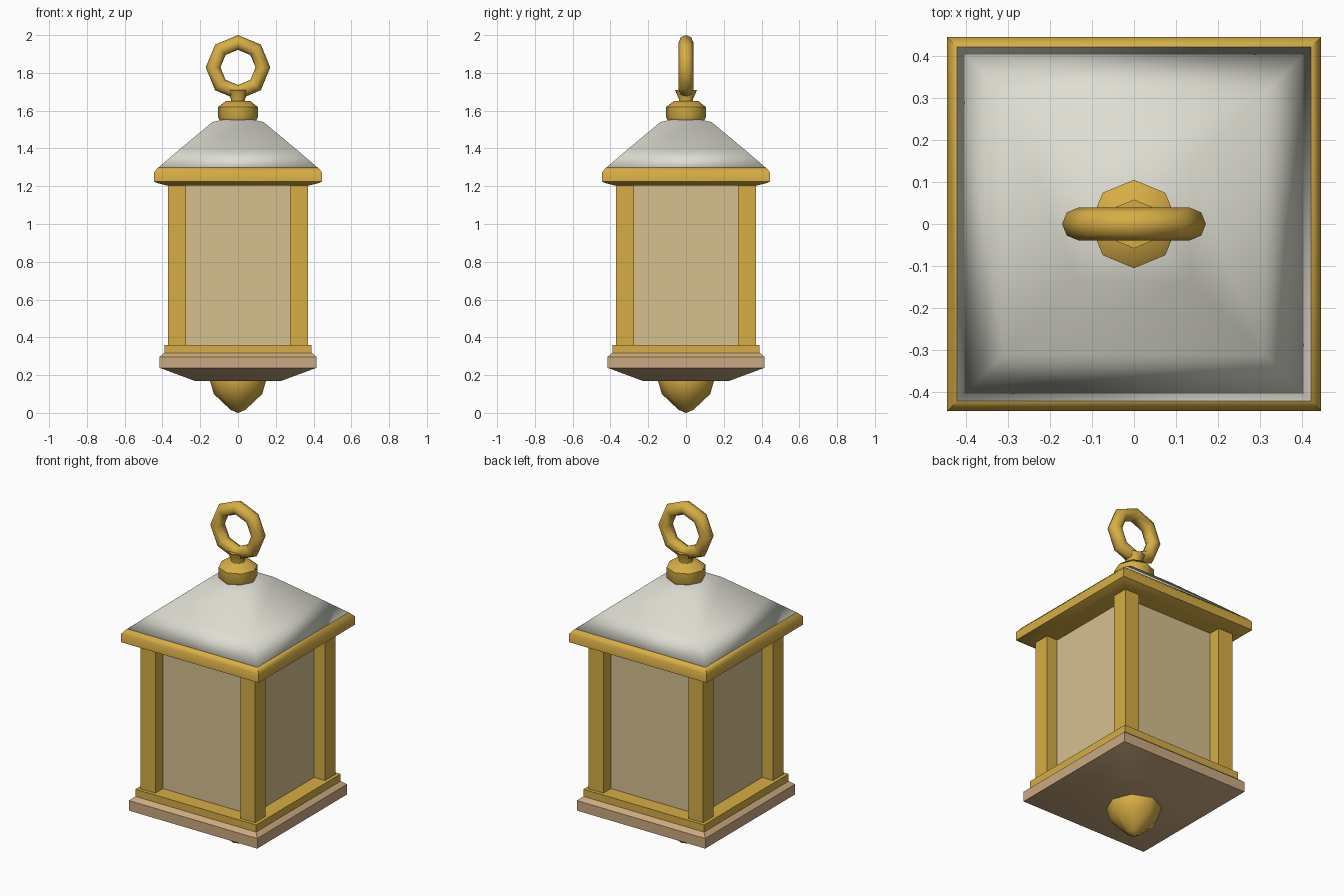
import bpy, bmesh, math
from mathutils import Matrix

cube = bpy.data.objects.get("Cube")
if cube:
    bpy.data.objects.remove(cube, do_unlink=True)


def material(name, rgb):
    m = bpy.data.materials.new(name)
    m.use_nodes = True
    m.diffuse_color = (*rgb, 1)
    m.node_tree.nodes["Principled BSDF"].inputs["Base Color"].default_value = (*rgb, 1)
    return m


gold = material("gold", (0.68, 0.42, 0.06))
white = material("warm white", (0.73, 0.73, 0.65))
glass = material("cream glass", (0.67, 0.53, 0.28))
wood = material("tan", (0.60, 0.40, 0.22))


def finish(obj, mat, angle):
    obj.data.materials.append(mat)
    for p in obj.data.polygons:
        p.use_smooth = True
    obj.data.set_sharp_from_angle(angle=math.radians(angle))
    return obj


def turned(name, profile, mat, sides=8, angle=50):
    """Sweep (half width, height) points, bottom to top; four sides give a square."""
    bm = bmesh.new()
    turn, grow = (math.pi / 4, math.sqrt(2)) if sides == 4 else (0, 1)
    rings = []
    for r, z in profile:
        rings.append([bm.verts.new((r * grow * math.cos(turn + math.tau * i / sides),
                                    r * grow * math.sin(turn + math.tau * i / sides), z))
                      for i in range(sides)])
    for low, high in zip(rings, rings[1:]):
        for i in range(sides):
            j = (i + 1) % sides
            bm.faces.new((low[i], low[j], high[j], high[i]))
    bm.faces.new(rings[0][::-1])
    bm.faces.new(rings[-1])
    bmesh.ops.recalc_face_normals(bm, faces=bm.faces)
    mesh = bpy.data.meshes.new(name)
    bm.to_mesh(mesh)
    bm.free()
    obj = bpy.data.objects.new(name, mesh)
    bpy.context.collection.objects.link(obj)
    return finish(obj, mat, angle)


# Bottom finial and base
turned("bottom_finial", [(0.002, 0), (0.04, 0.017), (0.128, 0.10), (0.15, 0.175), (0.14, 0.22)], gold)
turned("base_plate", [(0.225, 0.168), (0.40, 0.233), (0.415, 0.238), (0.415, 0.297),
                      (0.39, 0.318)], wood, 4, 40)
turned("base_rim", [(0.39, 0.315), (0.39, 0.36)], gold, 4, 30)

# Glass body and corner posts
turned("glass_body", [(0.30, 0.34), (0.30, 1.215)], glass, 4, 30)
for x, side in ((1, "left"), (-1, "right")):
    for y, end in ((-1, "front"), (1, "back")):
        post = turned(f"{end}_{side}_post", [(0.0475, 0.35), (0.0475, 1.215)], gold, 4, 30)
        post.location = (x * 0.3225, y * 0.3225, 0)

# Roof with gold eaves; the hip edges are crisp only near the eaves
turned("eaves", [(0.38, 1.205), (0.43, 1.217), (0.444, 1.225), (0.444, 1.275),
                 (0.422, 1.30)], gold, 4, 60)
roof = turned("roof", [(0.424, 1.297), (0.31, 1.394), (0.135, 1.54), (0.06, 1.557)], white, 4, 85)
for e in roof.data.edges:
    a, b = (roof.data.vertices[v].co.z for v in e.vertices)
    e.use_edge_sharp = max(a, b) < 1.45 and abs(a - b) > 0.01

# Collar, neck and hanging ring
turned("collar", [(0.098, 1.55), (0.105, 1.565), (0.105, 1.62), (0.063, 1.652)], gold)
turned("neck", [(0.04, 1.64), (0.037, 1.66), (0.058, 1.71)], gold)
bpy.ops.mesh.primitive_torus_add(major_radius=0.132, minor_radius=0.039,
                                 major_segments=8, minor_segments=8)
ring = bpy.context.object
ring.name = "hanging_ring"
ring.data.transform(Matrix.Translation((0, 0, 1.829)) @ Matrix.Rotation(math.pi / 2, 4, "X"))
finish(ring, gold, 50)
